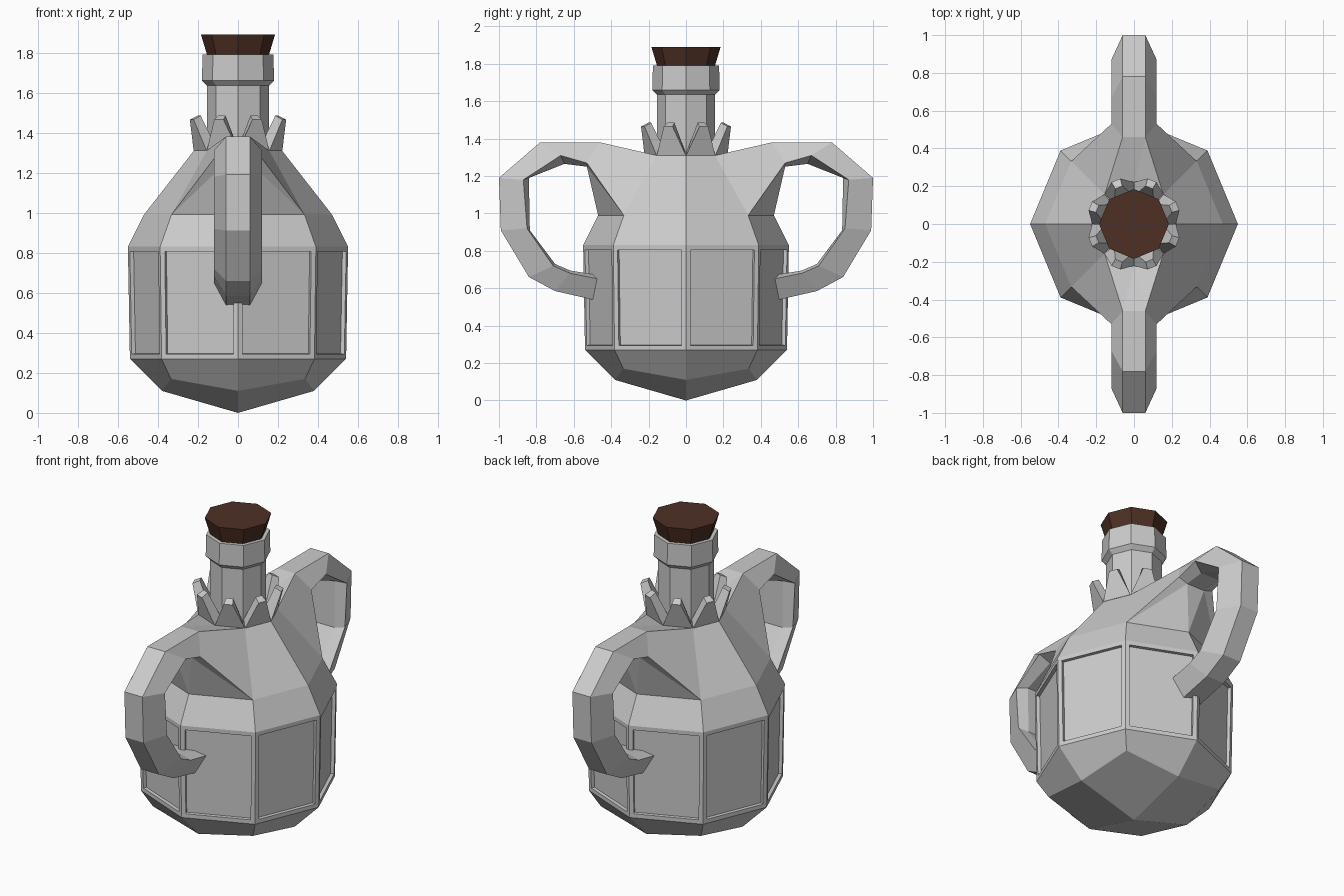
import bpy, bmesh
from math import cos, sin, pi

if "Cube" in bpy.data.objects:
    bpy.data.objects.remove(bpy.data.objects["Cube"])


def finish(bm, name, color=None):
    bmesh.ops.recalc_face_normals(bm, faces=bm.faces)
    me = bpy.data.meshes.new(name)
    bm.to_mesh(me)
    bm.free()
    ob = bpy.data.objects.new(name, me)
    bpy.context.collection.objects.link(ob)
    if color:
        mat = bpy.data.materials.new(name + "_color")
        mat.diffuse_color = color
        mat.use_nodes = True
        mat.node_tree.nodes["Principled BSDF"].inputs["Base Color"].default_value = mat.diffuse_color
        me.materials.append(mat)
    return ob


def ring(bm, r, z):
    return [bm.verts.new((r * cos(i * pi / 4), r * sin(i * pi / 4), z)) for i in range(8)]


def band(bm, a, b, skip=()):
    n = len(a)
    return [bm.faces.new((a[i], a[(i + 1) % n], b[(i + 1) % n], b[i]))
            for i in range(n) if i not in skip]


def lathe(name, profile, color=None):
    bm = bmesh.new()
    rings = [ring(bm, r, z) for r, z in profile]
    for a, b in zip(rings, rings[1:]):
        band(bm, a, b)
    bm.faces.new(rings[0])
    bm.faces.new(rings[-1])
    return finish(bm, name, color)


# Body: octagonal jug with a rounded quad base
bm = bmesh.new()
low = ring(bm, 0.38, 0.11)
for i in (1, 3, 5, 7):
    low[i].co = (0.335 * (1 if i in (1, 7) else -1), 0.335 * (1 if i < 4 else -1), 0.17)
bottom = bm.verts.new((0, 0, 0))
for i in (0, 2, 4, 6):
    bm.faces.new((bottom, low[i], low[i + 1], low[(i + 2) % 8]))
waist, chest = ring(bm, 0.54, 0.27), ring(bm, 0.55, 0.83)
shoulder, top = ring(bm, 0.47, 0.99), ring(bm, 0.22, 1.31)
band(bm, low, waist)
panels = band(bm, waist, chest)
band(bm, chest, shoulder)
band(bm, shoulder, top, skip=(1, 2, 5, 6))   # front and back grow into handles
bm.faces.new(top)

# Handles: outer, middle and inner (y, z) points of each cross-section
sections = [((0.46, 1.38), (0.53, 1.27), (0.53, 1.25)),
            ((0.78, 1.38), (0.67, 1.31), (0.65, 1.265)),
            ((1.00, 1.19), (0.87, 1.18), (0.84, 1.19)),
            ((0.99, 0.91), (0.85, 0.92), (0.835, 0.91)),
            ((0.84, 0.66), (0.71, 0.72), (0.70, 0.73)),
            ((0.70, 0.585), (0.62, 0.68), (0.62, 0.695)),
            ((0.48, 0.535), (0.47, 0.65), (0.47, 0.67))]
for s, c in ((1, 2), (-1, 6)):
    loops = []
    for o, m, n in sections:
        pts = [(0.06, o), (0.12, m), (0.06, n), (-0.06, n), (-0.12, m), (-0.06, o)]
        loops.append([bm.verts.new((s * x, s * p[0], p[1])) for x, p in pts])
    for a, b in zip(loops, loops[1:]):
        band(bm, a, b)
    bm.faces.new(loops[-1])
    # Blend the handle root into the shoulder
    o1, m1, n1, n2, m2, o2 = loops[0]
    for k, o, m, n in ((c - 1, o1, m1, n1), (c + 1, o2, m2, n2)):
        bm.faces.new((top[k], o, top[c]))
        bm.faces.new((top[k], shoulder[k], m, o))
        bm.faces.new((shoulder[k], n, m))
        bm.faces.new((shoulder[k], shoulder[c], n))
    bm.faces.new((top[c], o1, o2))
    bm.faces.new((shoulder[c], n1, n2))

# Recessed side panels
bmesh.ops.recalc_face_normals(bm, faces=bm.faces)
bm.normal_update()
bmesh.ops.inset_individual(bm, faces=panels, thickness=0.035)
bmesh.ops.inset_individual(bm, faces=panels, thickness=0.001, depth=-0.02)
finish(bm, "jug_body")

# Neck with lip
lathe("neck", [(0.155, 1.29), (0.155, 1.635), (0.18, 1.66), (0.177, 1.79)])

# Cork
lathe("cork", [(0.145, 1.75), (0.155, 1.79), (0.185, 1.89)], (0.075, 0.03, 0.018, 1))

# Collar of pointed leaves round the neck
bm = bmesh.new()
for i in range(8):
    a = (i + 0.5) * pi / 4
    u, v = (cos(a), sin(a)), (-sin(a), cos(a))

    def pt(r, t, z):
        return bm.verts.new((u[0] * r + v[0] * t, u[1] * r + v[1] * t, z))
    base = [pt(0.205, -0.084, 1.31), pt(0.205, 0.084, 1.31),
            pt(0.143, 0.055, 1.33), pt(0.143, -0.055, 1.33)]
    tip = [pt(0.25, -0.025, 1.465), pt(0.25, 0.025, 1.465),
           pt(0.21, 0.02, 1.485), pt(0.21, -0.02, 1.485)]
    band(bm, base, tip)
    bm.faces.new(base)
    bm.faces.new(tip)
finish(bm, "neck_collar")
